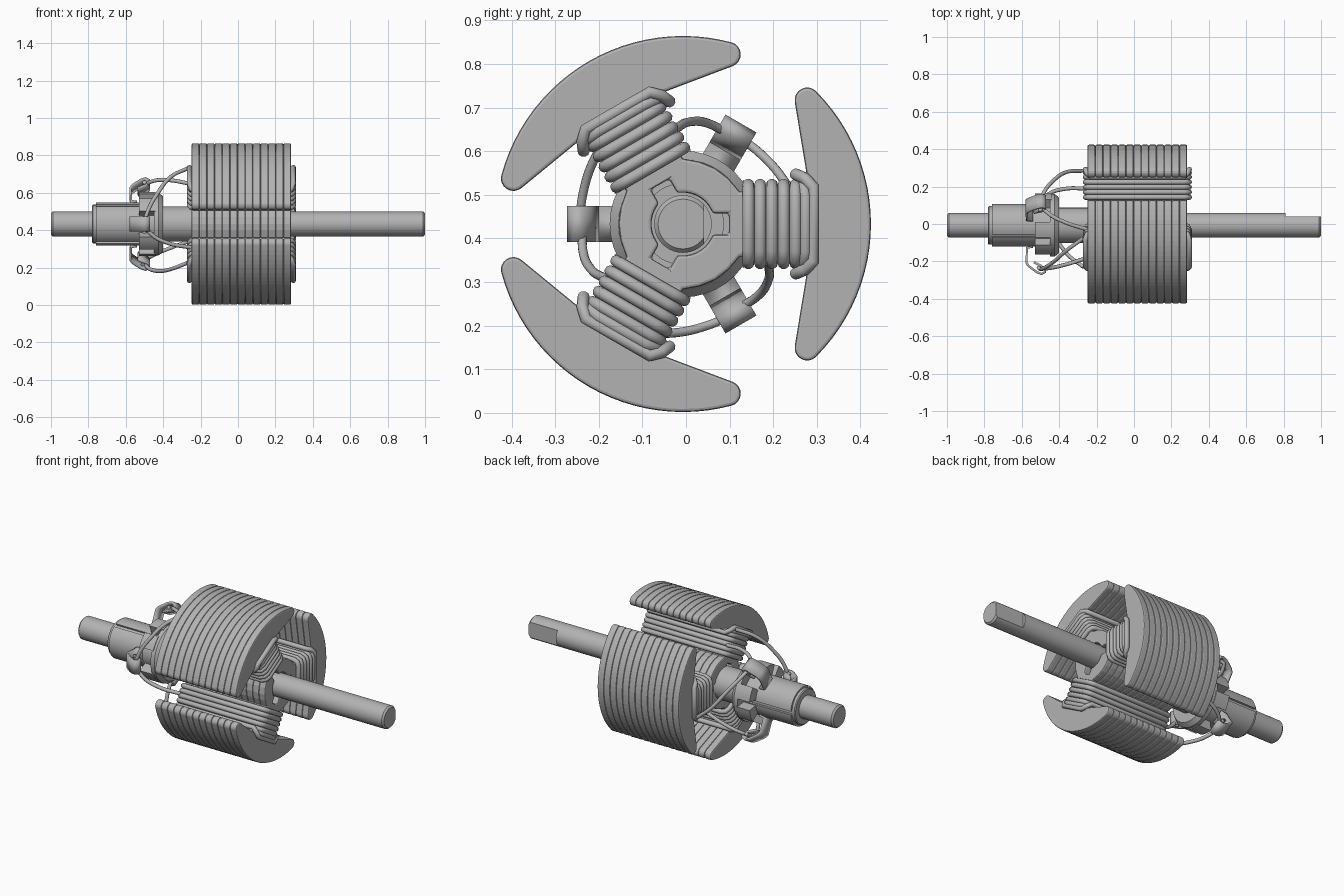
import bpy, bmesh
from math import sin, cos, radians, tau, hypot, atan2, degrees
from mathutils import Vector

if "Cube" in bpy.data.objects:
    bpy.data.objects.remove(bpy.data.objects["Cube"])

AXIS = Vector((0, -0.007, 0.433))   # shaft axis position
R = 0.431                           # armature radius
X0, X1 = -0.248, 0.284              # ends of the lamination stack

steel = bpy.data.materials.new("grey_steel")
steel.use_nodes = True
steel.diffuse_color = (0.45, 0.45, 0.45, 1)
steel.node_tree.nodes["Principled BSDF"].inputs["Base Color"].default_value = steel.diffuse_color


def polar(r, deg):
    return (r * cos(radians(deg)), r * sin(radians(deg)))


def arc(cx, cy, r, a0, a1, n):
    out = []
    for i in range(n + 1):
        px, py = polar(r, a0 + (a1 - a0) * i / n)
        out.append((cx + px, cy + py))
    return out


def place(name, data, turn=0):
    ob = bpy.data.objects.new(name, data)
    bpy.context.collection.objects.link(ob)
    ob.location = AXIS
    ob.rotation_euler.x = radians(turn)
    data.materials.append(steel)
    return ob


def finish(name, bm, turn=0, smooth=True):
    bmesh.ops.recalc_face_normals(bm, faces=bm.faces)
    me = bpy.data.meshes.new(name)
    bm.to_mesh(me)
    bm.free()
    if smooth:
        me.shade_smooth()
        me.set_sharp_from_angle(angle=radians(35))
    return place(name, me, turn)


def prism(name, pts, x0, x1, turn=0, smooth=True):
    """Extrude a (y, z) outline along the shaft."""
    bm = bmesh.new()
    face = bm.faces.new([bm.verts.new((x0, y, z)) for y, z in pts])
    new = bmesh.ops.extrude_face_region(bm, geom=[face])["geom"]
    bmesh.ops.translate(bm, vec=(x1 - x0, 0, 0),
                        verts=[v for v in new if isinstance(v, bmesh.types.BMVert)])
    return finish(name, bm, turn, smooth)


def lathe(name, profile, n=40):
    """Solid of revolution from (x, radius) pairs, capped at both ends."""
    bm = bmesh.new()
    rings = [[bm.verts.new((x, r * cos(tau * i / n), r * sin(tau * i / n))) for i in range(n)]
             for x, r in profile]
    for a, b in zip(rings, rings[1:]):
        for i in range(n):
            j = (i + 1) % n
            bm.faces.new((a[i], a[j], b[j], b[i]))
    bm.faces.new(rings[0])
    bm.faces.new(rings[-1])
    return finish(name, bm)


def wire(name, pts, radius, cyclic=False, turn=0):
    cu = bpy.data.curves.new(name, "CURVE")
    cu.dimensions = "3D"
    cu.bevel_depth = radius
    cu.bevel_resolution = 3
    cu.resolution_u = 6
    cu.use_fill_caps = True
    sp = cu.splines.new("BEZIER")
    sp.bezier_points.add(len(pts) - 1)
    for p, co in zip(sp.bezier_points, pts):
        p.co = co
        p.handle_left_type = p.handle_right_type = "VECTOR" if cyclic else "AUTO"
    sp.use_cyclic_u = cyclic
    if cyclic:
        cu.resolution_u = 1
    return place(name, cu, turn)


def cut(ob, cutter):
    cutter.hide_render = True
    cutter.hide_set(True)
    m = ob.modifiers.new("cut", "BOOLEAN")
    m.object = cutter
    m.solver = "EXACT"


# Shaft with chamfered ends and a flat near the drive end
shaft = lathe("shaft", [(-1, 0.057), (-0.99, 0.066), (0.99, 0.066), (1, 0.057)])
flat = [(0.048, -0.1), (0.1, -0.1), (0.1, 0.1), (0.048, 0.1)]
cut(shaft, prism("shaft_flat_cutter", flat, 0.81, 1.1, smooth=False))

# Laminated three-pole core: one plate outline, repeated along the shaft
TIP, TIP_R, STEM = (0.285, 0.284), 0.029, 0.075
tip_dir = degrees(atan2(TIP[1], TIP[0]))
upper = arc(0, 0, R, 0, tip_dir, 12)
upper += arc(*TIP, TIP_R, tip_dir, 190, 8)[1:]
upper += [(0.29, STEM), (0.13, STEM), polar(0.148, 45)]
lower = [(y, -z) for y, z in reversed(upper[1:])]
pole = lower + upper + [polar(0.148, 60)]
outline = []
for k in range(3):
    c, s = polar(1, 120 * k)
    outline += [(c * y - s * z, s * y + c * z) for y, z in pole]
pitch = (X1 - X0) / 13
core = prism("laminated_core", outline, X0, X0 + pitch, smooth=False)

# Bore with three key slots
bore = []
for k in range(3):
    c, s = polar(1, 120 * k)
    key = [(0.068, -0.024), (0.105, -0.024), (0.105, 0.024), (0.068, 0.024)]
    key += arc(0, 0, 0.072, 25, 95, 7)
    bore += [(c * y - s * z, s * y + c * z) for y, z in key]
cut(core, prism("bore_cutter", bore, -0.4, 0.4, smooth=False))
bev = core.modifiers.new("rounded_rims", "BEVEL")
bev.width = 0.01
bev.segments = 2
bev.limit_method = "ANGLE"
bev.angle_limit = radians(60)
arr = core.modifiers.new("stack", "ARRAY")
arr.count = 13
arr.use_relative_offset = False
arr.use_constant_offset = True
arr.constant_offset_displace = (pitch, 0, 0)


# Coils: stacked wire loops around each stem, the last lying over the others
def loop(r_end, r_side, half):
    mid, reach, c = (X0 + X1) / 2, 0.278, 0.03
    quarter = [(reach, half - c, r_end), (reach - c * 0.3, half - c * 0.3, (r_end + r_side) / 2),
               (reach - c, half, r_side)]
    pts = []
    for sx, sz in ((1, 1), (-1, 1), (-1, -1), (1, -1)):
        q = quarter if sx * sz > 0 else quarter[::-1]
        pts += [(mid + sx * x, r, sz * z) for x, z, r in q]
    return pts


for k in range(3):
    turns = [(0.15 + 0.027 * i, 0.15 + 0.027 * i, 0.09) for i in range(5)]
    turns += [(0.281, 0.274, 0.092), (0.3, 0.258, 0.114)]
    for i, t in enumerate(turns):
        wire(f"coil_{k + 1}_turn_{i + 1}", loop(*t), 0.0138, True, 120 * k)

# Commutator body, collar and spacer sleeve
lathe("commutator_body", [(-0.78, 0.098), (-0.775, 0.103), (-0.45, 0.103)])
lathe("commutator_collar", [(-0.45, 0.168), (-0.425, 0.168), (-0.4, 0.148)])
lathe("spacer_sleeve", [(-0.41, 0.094), (-0.24, 0.094)])


def strip(name, path, width, turn):
    """Thin bent metal strip following an (x, radius) path."""
    bm = bmesh.new()
    rows = [[bm.verts.new((x, r, w)) for w in (-width / 2, width / 2)] for x, r in path]
    for a, b in zip(rows, rows[1:]):
        bm.faces.new((a[0], a[1], b[1], b[0]))
    ob = finish(name, bm, turn)
    m = ob.modifiers.new("thickness", "SOLIDIFY")
    m.thickness = 0.012
    m.offset = 0


for k in range(3):
    turn = 60 + 120 * k
    # Contact segment, with a gap to the next one
    seg = arc(0, 0, 0.114, -55, 55, 14) + arc(0, 0, 0.095, 55, -55, 14)
    prism(f"contact_segment_{k + 1}", seg, -0.76, -0.44, turn)
    # Collar blocks either side of the terminal
    for side, a in (("a", 24), ("b", -52)):
        block = arc(0, 0, 0.172, a, a + 28, 5) + arc(0, 0, 0.1, a + 28, a, 5)
        prism(f"collar_block_{k + 1}{side}", block, -0.53, -0.44, turn)
    # Terminal hook folded around the lead wires
    hook = [(-0.54, 0.115), (-0.572, 0.12), (-0.575, 0.2), (-0.565, 0.216), (-0.52, 0.25),
            (-0.495, 0.26), (-0.475, 0.25), (-0.475, 0.232), (-0.5, 0.215), (-0.535, 0.198)]
    strip(f"terminal_hook_{k + 1}", hook, 0.082, turn)
    # Lead wires from the hook to the two neighbouring coils
    far = [(-0.5, 0.235, 12), (-0.5, 0.235, 0), (-0.48, 0.24, -18), (-0.43, 0.255, -40),
           (-0.36, 0.285, -62), (-0.27, 0.305, -77)]
    near = [(-0.51, 0.23, -10), (-0.5, 0.23, 0), (-0.46, 0.237, 14), (-0.37, 0.235, 26),
            (-0.25, 0.215, 36)]
    for kind, pts in (("far", far), ("near", near)):
        wire(f"{kind}_lead_{k + 1}", [(x, *polar(r, a)) for x, r, a in pts], 0.0105, False, turn)
